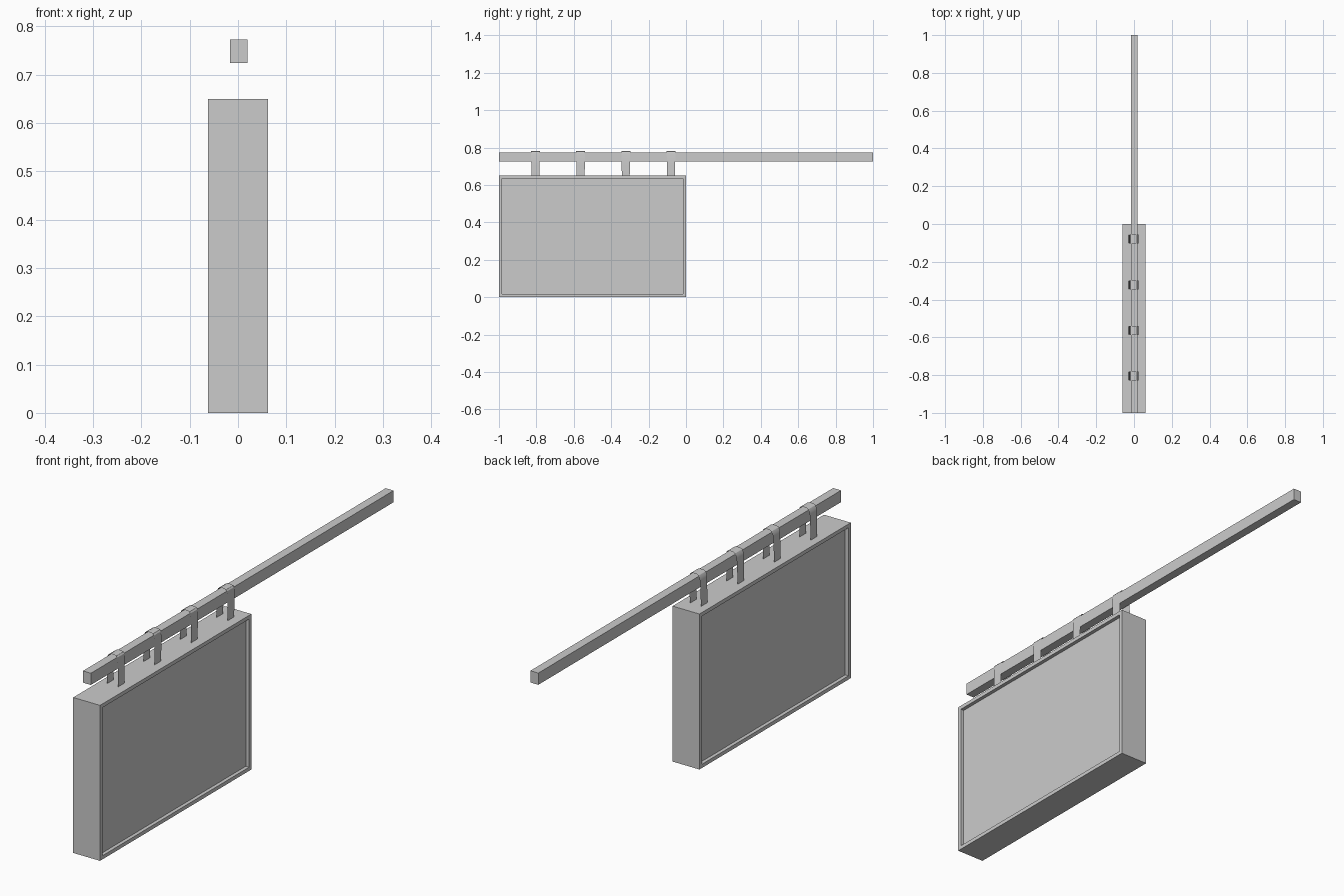
import bpy, bmesh

if "Cube" in bpy.data.objects:
    bpy.data.objects.remove(bpy.data.objects["Cube"])


def link(name, bm):
    bmesh.ops.recalc_face_normals(bm, faces=bm.faces)
    mesh = bpy.data.meshes.new(name)
    bm.to_mesh(mesh)
    bm.free()
    ob = bpy.data.objects.new(name, mesh)
    bpy.context.collection.objects.link(ob)
    return ob


def box(lo, hi):
    bm = bmesh.new()
    bmesh.ops.create_cube(bm, size=1)
    for v in bm.verts:
        v.co = [lo[i] + (v.co[i] + 0.5) * (hi[i] - lo[i]) for i in range(3)]
    return bm


# Sign board: a box with a recessed panel on both broad faces
bm = box((-0.062, -1, 0), (0.062, 0, 0.65))
bm.normal_update()
sides = [f for f in bm.faces if abs(f.normal.x) > 0.9]
bmesh.ops.inset_individual(bm, faces=sides, thickness=0.022)
# second inset of zero width gives the recess walls
bmesh.ops.inset_individual(bm, faces=sides, thickness=0.0, depth=-0.015)
link("sign_board", bm)

# Horizontal support bar
link("support_bar", box((-0.017, -1, 0.724), (0.0195, 1, 0.773)))

# Thin straps looped over the bar, open sheets: (x, z, half width)
profile = [(-0.028, 0.645, 0.021), (-0.027, 0.70, 0.022), (-0.025, 0.755, 0.023),
           (-0.023, 0.768, 0.024), (-0.018, 0.777, 0.024), (-0.009, 0.782, 0.024),
           (0.008, 0.782, 0.024), (0.017, 0.779, 0.024), (0.0215, 0.773, 0.024),
           (0.0235, 0.755, 0.023), (0.024, 0.70, 0.022), (0.023, 0.645, 0.021)]
for i, y in enumerate((-0.805, -0.563, -0.322, -0.08)):
    bm = bmesh.new()
    rows = [[bm.verts.new((x, y + s * w, z)) for s in (-1, 1)] for x, z, w in profile]
    for a, b in zip(rows, rows[1:]):
        bm.faces.new((a[0], b[0], b[1], a[1]))
    bmesh.ops.recalc_face_normals(bm, faces=bm.faces)
    ob = link(f"hanging_strap_{i + 1}", bm)
    # outward normals: the crown of the strap faces up
    if ob.data.polygons[5].normal.z < 0:
        ob.data.flip_normals()
    bpy.ops.object.select_all(action='DESELECT')
    ob.select_set(True)
    bpy.context.view_layer.objects.active = ob
    bpy.ops.object.shade_smooth_by_angle()
